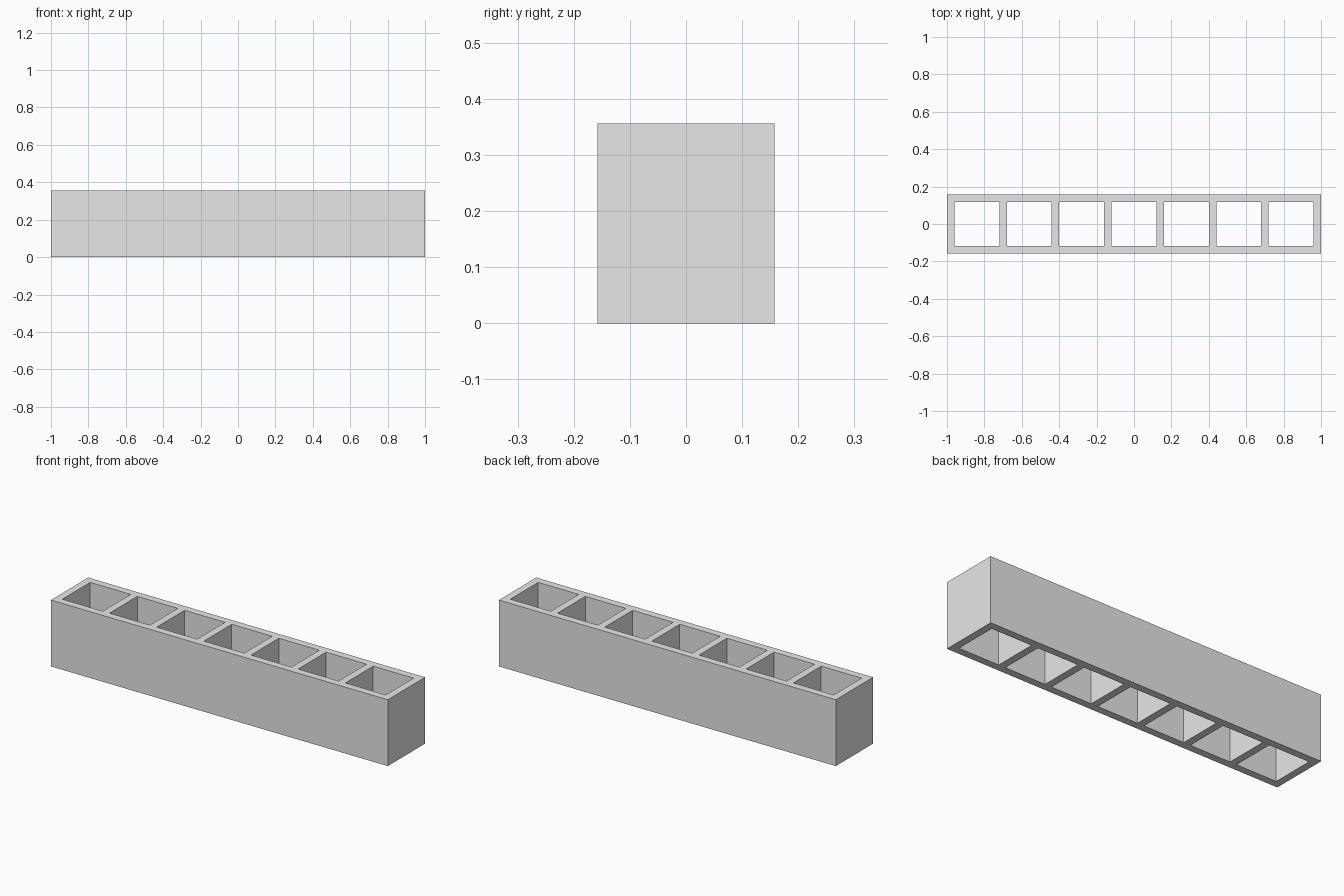
import bpy
import bmesh

# Remove the default object
cube = bpy.data.objects.get("Cube")
if cube:
    bpy.data.objects.remove(cube, do_unlink=True)

CELLS, WALL, HOLE = 7, 0.04, 0.24
HALF_DEPTH, HEIGHT = 0.158, 0.356

# Single plain grey
grey = bpy.data.materials.new("light_grey")
grey.use_nodes = True
grey.diffuse_color = (0.8, 0.8, 0.8, 1)
grey.node_tree.nodes["Principled BSDF"].inputs["Base Color"].default_value = (0.8, 0.8, 0.8, 1)

# Grid lines of the plan: walls alternate with open cells
xs = [-1.0]
for i in range(CELLS):
    left = -1.0 + WALL + i * (HOLE + WALL)
    xs += [left, left + HOLE]
xs.append(1.0)
ys = [-HALF_DEPTH, -HALF_DEPTH + WALL, HALF_DEPTH - WALL, HALF_DEPTH]

# Plan of the frame, leaving out the open cells
bm = bmesh.new()
grid = [[bm.verts.new((x, y, 0)) for y in ys] for x in xs]
for i in range(len(xs) - 1):
    for j in range(len(ys) - 1):
        if j == 1 and i % 2 == 1:
            continue
        bm.faces.new((grid[i][j], grid[i + 1][j], grid[i + 1][j + 1], grid[i][j + 1]))

# Raise the plan into an open-ended block
raised = bmesh.ops.extrude_face_region(bm, geom=bm.faces[:])["geom"]
bmesh.ops.translate(bm, vec=(0, 0, HEIGHT),
                    verts=[g for g in raised if isinstance(g, bmesh.types.BMVert)])
bmesh.ops.recalc_face_normals(bm, faces=bm.faces[:])

mesh = bpy.data.meshes.new("cell_block")
bm.to_mesh(mesh)
bm.free()
mesh.materials.append(grey)
block = bpy.data.objects.new("cell_block", mesh)
bpy.context.scene.collection.objects.link(block)
